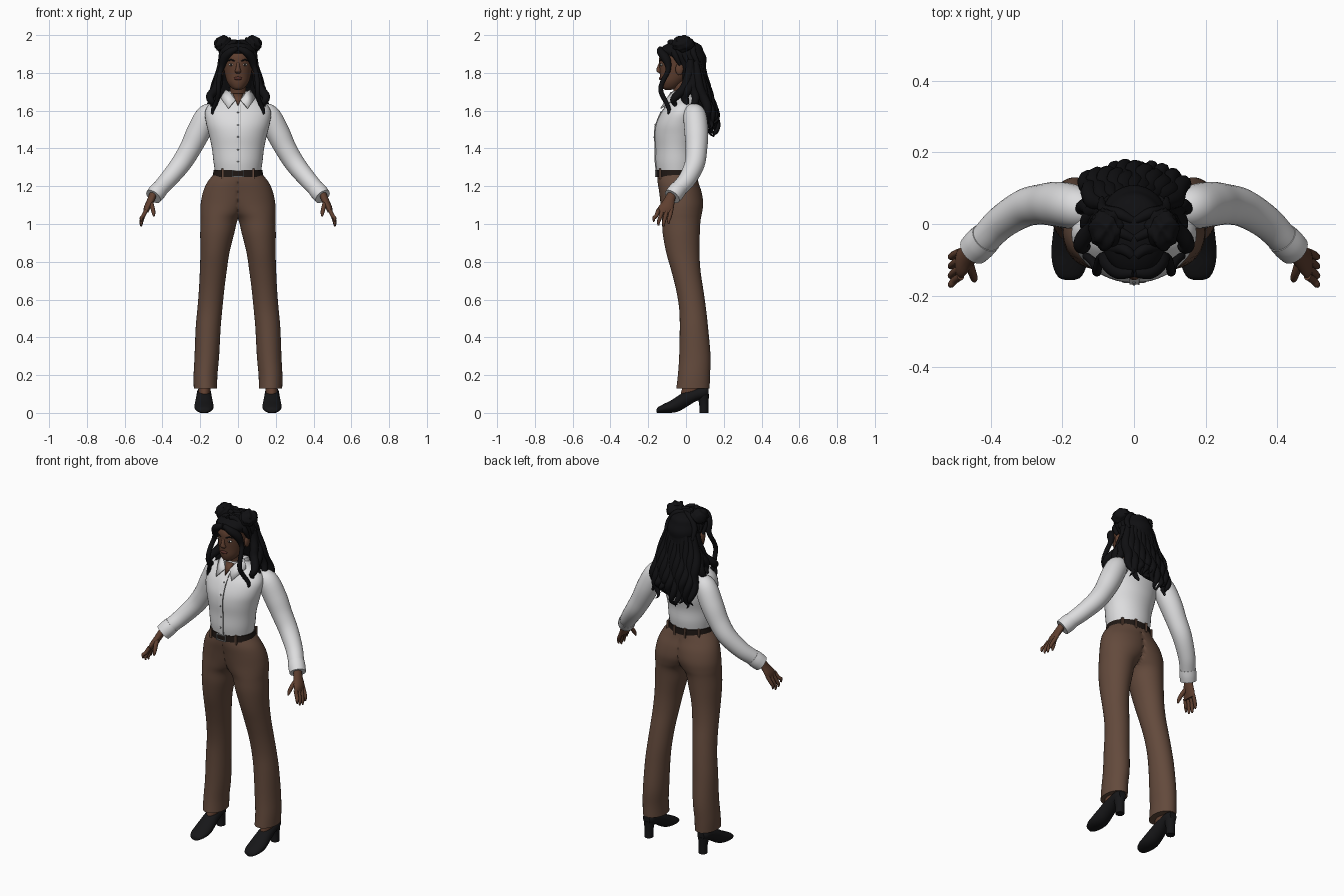
import bpy, bmesh, math, random
from mathutils import Vector as V

random.seed(4)

def mat(name, rgb):
    m = bpy.data.materials.new(name)
    m.diffuse_color = (*rgb, 1)
    return m

SKIN = mat("brown skin", (0.115, 0.05, 0.029))
HAIR = mat("black hair", (0.005, 0.005, 0.006))
SHIRT = mat("white cotton", (0.72, 0.72, 0.73))
TROUSER = mat("brown wool", (0.125, 0.068, 0.045))
BELT = mat("dark leather", (0.014, 0.009, 0.007))
SHOE = mat("black leather", (0.008, 0.008, 0.009))
METAL = mat("grey metal", (0.3, 0.3, 0.3))
WHITE = mat("eye white", (0.6, 0.57, 0.53))
LIP = mat("dark lips", (0.09, 0.028, 0.022))

def finish(name, bm, m, mirror=False, angle=50):
    me = bpy.data.meshes.new(name)
    bm.to_mesh(me)
    bm.free()
    ob = bpy.data.objects.new(name, me)
    bpy.context.collection.objects.link(ob)
    me.materials.append(m)
    bpy.ops.object.select_all(action='DESELECT')
    ob.select_set(True)
    bpy.context.view_layer.objects.active = ob
    bpy.ops.object.shade_smooth_by_angle(angle=math.radians(angle))
    if mirror:
        mod = ob.modifiers.new("mirror", 'MIRROR')
        mod.merge_threshold = 0.0005
    return ob

def spline(rows, k):
    """Catmull-Rom through rows of numbers, k steps per span."""
    out = []
    for i in range(len(rows) - 1):
        p = [rows[max(0, min(len(rows) - 1, i + j))] for j in (-1, 0, 1, 2)]
        for s in range(k):
            t = s / k
            out.append([0.5 * (2 * b + (c - a) * t + (2 * a - 5 * b + 4 * c - d) * t * t
                        + (3 * b - a - 3 * c + d) * t ** 3) for a, b, c, d in zip(*p)])
    return out + [list(rows[-1])]

def skin(name, rings, m, n=24, mirror=False, clip=False, angle=50):
    """Joins elliptical rings (centre, u, v) into a closed surface."""
    bm = bmesh.new()
    loops = []
    for c, u, v in rings:
        loop = []
        for i in range(n):
            a = 2 * math.pi * i / n
            p = c + u * math.cos(a) + v * math.sin(a)
            if clip:
                p.x = max(p.x, 0)
            loop.append(bm.verts.new(p))
        loops.append(loop)
    for a, b in zip(loops, loops[1:]):
        for i in range(n):
            j = (i + 1) % n
            bm.faces.new((a[i], a[j], b[j], b[i]))
    bm.faces.new(loops[0])
    bm.faces.new(loops[-1])
    bmesh.ops.recalc_face_normals(bm, faces=bm.faces)
    if clip:
        inner = [f for f in bm.faces if all(v.co.x < 1e-5 for v in f.verts)]
        bmesh.ops.delete(bm, geom=inner, context='FACES')
    return finish(name, bm, m, mirror, angle)

def loft(name, rows, m, k=4, **kw):
    """Rows: x, y, z, half width, half depth."""
    rings = [(V(r[:3]), V((r[3], 0, 0)), V((0, r[4], 0))) for r in spline(rows, k)]
    return skin(name, rings, m, **kw)

def tube(name, rows, m, k=5, n=12, flat=1.0, wave=0, phase=0, **kw):
    """Rows: x, y, z, radius; wave adds curls growing towards the tip."""
    s = spline(rows, k)
    pts = [V(r[:3]) for r in s]
    for i, p in enumerate(pts):
        t = i / len(pts)
        p += V((math.sin(t * 17 + phase), math.cos(t * 17 + phase), 0)) * wave * t
    rings = []
    u = None
    for i, p in enumerate(pts):
        d = (pts[min(i + 1, len(pts) - 1)] - pts[max(i - 1, 0)]).normalized()
        if u is None:
            u = d.orthogonal() if abs(d.x) > 0.9 else V((1, 0, 0))
        u = (u - d * u.dot(d)).normalized()
        r = max(s[i][3], 0.001)
        rings.append((p, u * r, d.cross(u) * r * flat))
    return skin(name, rings, m, n=n, **kw)

def ball(name, loc, scale, m, mirror=False, lumps=0.0):
    bm = bmesh.new()
    bmesh.ops.create_uvsphere(bm, u_segments=28, v_segments=18, radius=1)
    for v in bm.verts:
        c = v.co
        w = 1 + lumps * math.sin(7 * c.x + 5 * c.z) * math.cos(6 * c.y - 4 * c.z)
        v.co = V([a * s * w + l for a, s, l in zip(c, scale, loc)])
    return finish(name, bm, m, mirror)

def box(name, loc, size, m, mirror=False):
    bm = bmesh.new()
    bmesh.ops.create_cube(bm, size=1)
    for v in bm.verts:
        v.co = V([a * s + l for a, s, l in zip(v.co, size, loc)])
    return finish(name, bm, m, mirror, 20)

def plate(name, pts, m, mirror=False, thick=0.006):
    bm = bmesh.new()
    bm.faces.new([bm.verts.new(p) for p in pts])
    ob = finish(name, bm, m, mirror)
    ob.modifiers.new("thickness", 'SOLIDIFY').thickness = thick
    return ob

# Trousers: one leg up to the waist, cut at the middle and mirrored
loft("trousers", [(.172, .037, .13, .062, .088), (.172, .042, .2, .063, .085), (.165, .047, .3, .065, .083),
     (.158, .042, .45, .066, .075), (.149, .035, .55, .066, .071), (.14, .02, .65, .067, .072),
     (.131, 0, .75, .071, .077), (.122, -.017, .85, .077, .088), (.11, -.025, .95, .09, .098),
     (.1, -.025, 1.02, .098, .102), (.082, -.023, 1.06, .117, .108), (.06, -.022, 1.11, .137, .113),
     (.04, -.03, 1.17, .145, .112), (.02, -.042, 1.22, .143, .108), (0, -.048, 1.265, .128, .105)],
     TROUSER, n=48, mirror=True, clip=True)

# Shoes with block heels, and the ankles inside them
shoe = [(-.156, .001, .018, .014), (-.148, 0, .03, .032), (-.12, 0, .046, .046), (-.08, 0, .066, .051),
        (-.04, .008, .092, .048), (0, .03, .116, .043), (.05, .06, .132, .039), (.095, .075, .142, .036),
        (.118, .085, .135, .022)]
skin("shoe", [(V((.18, y, (a + b) / 2)), V((w, 0, 0)), V((0, 0, (b - a) / 2))) for y, a, b, w in spline(shoe, 4)],
     SHOE, mirror=True)
loft("shoe_heel", [(.18, .095, 0, .024, .024), (.18, .094, .05, .025, .025), (.18, .088, .1, .032, .034)],
     SHOE, mirror=True)
loft("ankle", [(.178, .02, .09, .03, .05), (.178, .03, .13, .032, .05), (.175, .045, .2, .032, .036)],
     SKIN, mirror=True)

# Shirt body
torso = [(0, -.05, 1.275, .121, .104), (0, -.05, 1.33, .13, .111), (0, -.05, 1.4, .138, .111),
         (0, -.045, 1.47, .153, .12), (0, -.04, 1.53, .168, .117), (0, -.025, 1.59, .175, .105),
         (0, -.015, 1.63, .155, .085), (0, -.012, 1.655, .115, .07), (0, -.012, 1.675, .08, .06),
         (0, -.012, 1.69, .062, .052)]
loft("shirt_body", torso, SHIRT, n=40)
prof = spline(torso, 6)

def chest_y(z):
    r = min(prof, key=lambda q: abs(q[2] - z))
    return r[1] - r[4]

# Button band, seam and buttons follow the chest
for name, x, w, d, m in (("button_band", 0, .026, .004, SHIRT), ("band_seam", .014, .003, .005, METAL)):
    bm = bmesh.new()
    zs = [1.285 + .012 * i for i in range(30)]
    cols = [[bm.verts.new((x + s * w / 2, chest_y(z) - o, z)) for s, o in ((-1, -.004), (-1, d), (1, d), (1, -.004))]
            for z in zs]
    for a, b in zip(cols, cols[1:]):
        for i in range(3):
            bm.faces.new((a[i], a[i + 1], b[i + 1], b[i]))
    finish(name, bm, m, angle=30)
for i in range(5):
    z = 1.33 + .065 * i
    ball("button", (0, chest_y(z) - .004, z), (.005, .003, .005), METAL)

# Collar and open neck
plate("collar", [(.012, -.098, 1.655), (.04, -.077, 1.695), (.064, -.03, 1.71), (.09, -.05, 1.665),
                 (.05, -.132, 1.61)], SHIRT, mirror=True)
loft("collar_band", [(0, .0, 1.67, .07, .055), (0, .0, 1.705, .062, .048)], SHIRT)
plate("open_neck", [(-.028, -.079, 1.69), (0, -.125, 1.628), (.028, -.079, 1.69)], SKIN)

# Sleeves and cuffs
tube("sleeve", [(.11, .035, 1.59, .04), (.16, .046, 1.576, .06), (.21, .055, 1.485, .063), (.255, .055, 1.395, .057),
     (.305, .045, 1.315, .053), (.37, .005, 1.235, .047), (.415, -.04, 1.185, .043), (.442, -.067, 1.152, .04)],
     SHIRT, n=28, mirror=True)
tube("cuff", [(.413, -.038, 1.188, .045), (.43, -.055, 1.167, .047), (.448, -.073, 1.145, .045)],
     SHIRT, n=28, mirror=True)

# Hands
loft("palm", [(.445, -.07, 1.17, .02, .024), (.462, -.09, 1.125, .021, .031), (.479, -.105, 1.09, .019, .041),
     (.488, -.112, 1.06, .013, .042)], SKIN, mirror=True)
for y0, y1, z1 in ((-.146, -.17, 1.012), (-.123, -.145, .992), (-.1, -.118, .986), (-.078, -.092, 1.0)):
    tube("finger", [(.485, y0, 1.075, .011), (.502, (y0 + y1) / 2, 1.042, .0105), (.512, y1, z1 + .02, .009),
         (.512, y1, z1, .004)], SKIN, k=3, mirror=True)
tube("thumb", [(.465, -.1, 1.12, .014), (.454, -.132, 1.09, .012), (.447, -.152, 1.06, .01),
     (.446, -.16, 1.04, .004)], SKIN, k=3, mirror=True)

# Belt, buckle and loops
loft("belt", [(0, -.049, 1.25, .134, .11), (0, -.049, 1.287, .129, .11)], BELT, k=1, n=48, angle=30)
for dz in (-.016, .016):
    box("buckle_bar", (0, -.161, 1.268 + dz), (.06, .008, .005), METAL)
box("buckle_side", (.029, -.161, 1.268), (.005, .008, .036), METAL, True)
for a in (-52, 40, 75):
    t = math.radians(a)
    box("belt_loop", (.133 * math.cos(t), -.049 + .112 * math.sin(t), 1.265), (.012, .012, .055), TROUSER, True)

# Head, neck and face
tube("neck", [(0, -.012, 1.62, .05), (0, -.018, 1.68, .043), (0, -.035, 1.77, .043)], SKIN, n=20)
loft("head", [(0, -.095, 1.71, .012, .015), (0, -.085, 1.72, .034, .04), (0, -.073, 1.75, .056, .062),
     (0, -.055, 1.79, .069, .082), (0, -.045, 1.84, .077, .096), (0, -.04, 1.89, .079, .1),
     (0, -.035, 1.93, .066, .08), (0, -.03, 1.955, .03, .04)], SKIN, n=32)
loft("nose", [(0, -.136, 1.855, .007, .006), (0, -.143, 1.825, .011, .012), (0, -.142, 1.808, .017, .014),
     (0, -.136, 1.798, .01, .006)], SKIN)
ball("lips", (0, -.134, 1.771), (.022, .009, .009), LIP)
ball("ear", (.085, -.035, 1.82), (.012, .021, .032), SKIN, True)
ball("eye", (.036, -.129, 1.843), (.014, .007, .0065), WHITE, True)
ball("iris", (.036, -.1345, 1.843), (.0055, .003, .006), BELT, True)
tube("eyebrow", [(.016, -.138, 1.862, .003), (.037, -.133, 1.869, .004), (.058, -.115, 1.862, .002)], HAIR, n=8, mirror=True)

# Hair cap, buns and the mass at the back
loft("hair_cap", [(0, .04, 1.72, .08, .05), (0, .03, 1.78, .085, .065), (0, .017, 1.84, .09, .088),
     (0, 0, 1.88, .096, .108), (0, -.025, 1.915, .094, .118), (0, -.018, 1.945, .078, .098),
     (0, -.012, 1.965, .045, .055), (0, -.01, 1.97, .01, .012)], HAIR, n=36)
ball("hair_bun", (.077, -.015, 1.952), (.047, .056, .045), HAIR, True, lumps=.13)
loft("back_hair", [(0, .03, 1.86, .088, .075), (0, .045, 1.78, .1, .065), (0, .07, 1.7, .118, .058),
     (0, .105, 1.62, .122, .045), (0, .13, 1.56, .1, .03), (0, .14, 1.52, .05, .012)], HAIR, n=32)
for i in range(11):
    x = -.125 + .025 * i
    b = .035 * (1 - (x / .13) ** 2)
    end = random.uniform(1.455, 1.54)
    tube("back_lock", [(x * .7, .05 + b, 1.86, .015), (x * .85, .06 + b, 1.77, .024), (x, .085 + b, 1.68, .026),
         (x * 1.05, .112 + b, 1.6, .022), (x, .125 + b, end + .04, .014), (x * .95, .12 + b, end, .002)],
         HAIR, n=10, wave=.013, phase=i * 1.7)

# Combed strands over the crown
for x, y in ((.03, -.07), (.045, -.02), (.045, .03)):
    tube("crown_strand", [(.004, y - .02, 1.962, .012), (x, y, 1.957, .016), (.085, y + .01, 1.9, .016),
         (.09, y + .04, 1.84, .008)], HAIR, n=10, mirror=True)

# Locks framing the face and falling over the shoulders
tube("front_lock", [(.002, -.137, 1.93, .012), (.04, -.134, 1.912, .02), (.075, -.105, 1.875, .024),
     (.09, -.098, 1.82, .014), (.096, -.118, 1.76, .013), (.11, -.128, 1.7, .013), (.118, -.112, 1.64, .012),
     (.125, -.085, 1.59, .009), (.115, -.075, 1.555, .002)], HAIR, mirror=True, wave=.012)
for i, (x, y, z) in enumerate(((.13, .0, 1.585), (.135, .045, 1.56), (.14, -.05, 1.6))):
    tube("side_lock", [(.085, .02, 1.87, .02), (.093, .025 + y * .2, 1.8, .022), (.112, .02 + y * .4, 1.735, .024),
         (x, y, 1.68, .022), (x + .004, y - .01, z + .04, .014), (x - .005, y - .015, z, .002)],
         HAIR, n=10, mirror=True, wave=.012, phase=i * 2)
